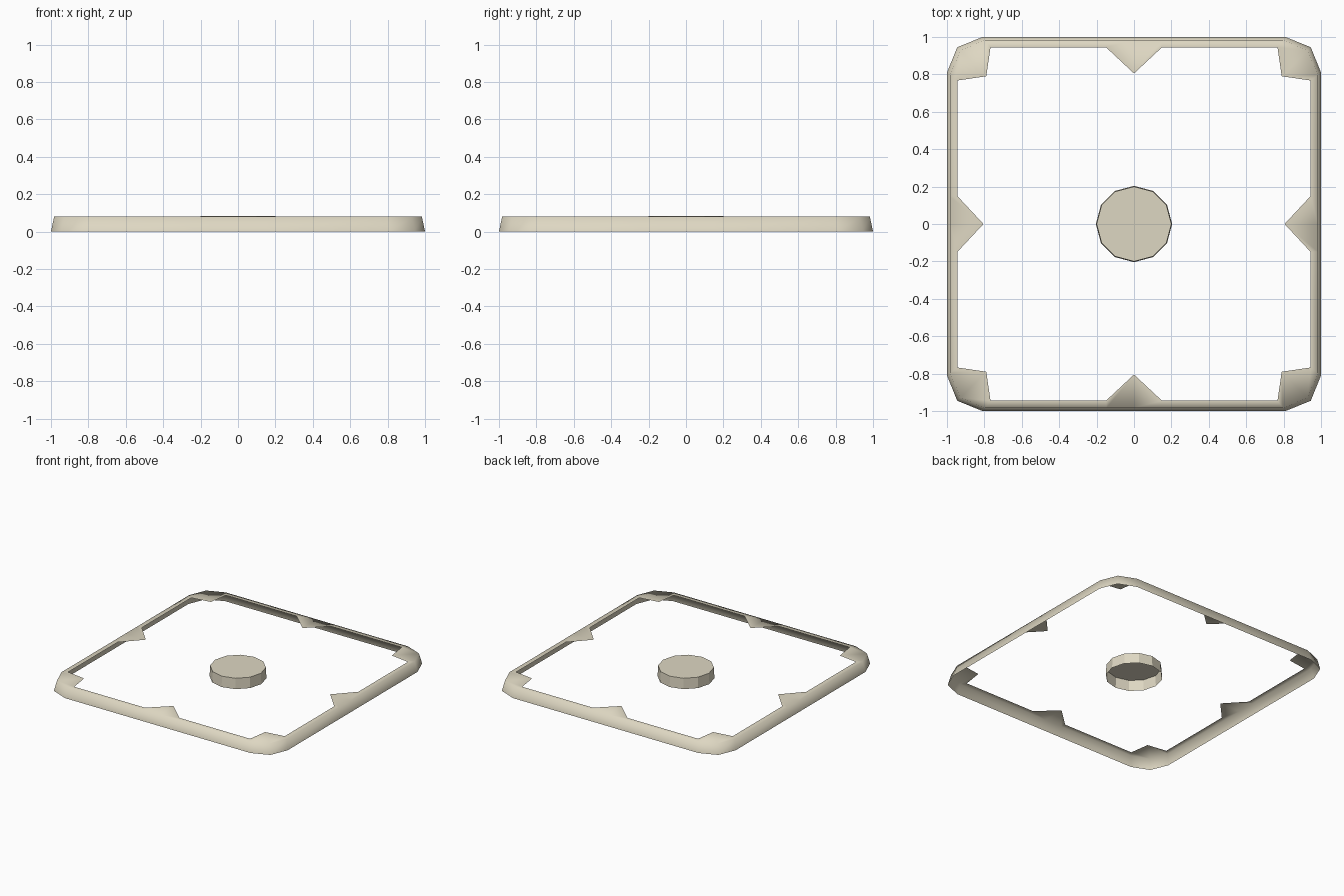
import bpy, bmesh, math

if "Cube" in bpy.data.objects:
    bpy.data.objects.remove(bpy.data.objects["Cube"])

ivory = bpy.data.materials.new("ivory")
ivory.diffuse_color = (0.73, 0.68, 0.54, 1)
ivory.use_nodes = True
ivory.node_tree.nodes["Principled BSDF"].inputs["Base Color"].default_value = ivory.diffuse_color

H = 0.08


def ring(bm, quarter, z, scale=1.0):
    """Repeat one quarter of an outline four times round the centre."""
    verts = []
    for k in range(4):
        c, s = [(1, 0), (0, -1), (-1, 0), (0, 1)][k]
        for x, y in quarter:
            verts.append(bm.verts.new(((x * c - y * s) * scale,
                                       (x * s + y * c) * scale, z)))
    return verts


def bridge(bm, a, b):
    n = len(a)
    for i in range(n):
        j = (i + 1) % n
        bm.faces.new((a[i], a[j], b[j], b[i]))


def finish(bm, name, smooth):
    for f in bm.faces:
        f.smooth = smooth
    mesh = bpy.data.meshes.new(name)
    bm.to_mesh(mesh)
    bm.free()
    mesh.materials.append(ivory)
    obj = bpy.data.objects.new(name, mesh)
    bpy.context.collection.objects.link(obj)
    return obj


# Border frame: sloped outer wall and a flat lip with corner and middle tabs
outer = [(0, 1), (0.15, 1), (0.81, 1), (0.945, 0.945), (1, 0.81), (1, 0.15)]
inner = [(0, 0.805), (0.15, 0.945), (0.767, 0.945),
         (0.79, 0.79), (0.945, 0.767), (0.945, 0.15)]
bm = bmesh.new()
base = ring(bm, outer, 0)
rim = ring(bm, outer, H, 0.983)
lip = ring(bm, inner, H)
bridge(bm, rim, base)
bridge(bm, lip, rim)
for f in bm.faces:
    f.normal_update()
    out = f.calc_center_median()
    if f.normal.z + 0.5 * f.normal.dot(out) < 0:
        f.normal_flip()
finish(bm, "border_frame", True)

# Centre disc: low twelve-sided cap, open underneath
bm = bmesh.new()
foot, top = [], []
for i in range(12):
    a = -math.tau * i / 12
    foot.append(bm.verts.new((0.204 * math.cos(a), 0.204 * math.sin(a), 0)))
    top.append(bm.verts.new((0.2 * math.cos(a), 0.2 * math.sin(a), 0.084)))
bridge(bm, top, foot)
bm.faces.new(top[::-1])
for f in bm.faces:
    f.normal_update()
    if f.normal.z + f.normal.dot(f.calc_center_median()) < 0:
        f.normal_flip()
finish(bm, "centre_disc", False)
